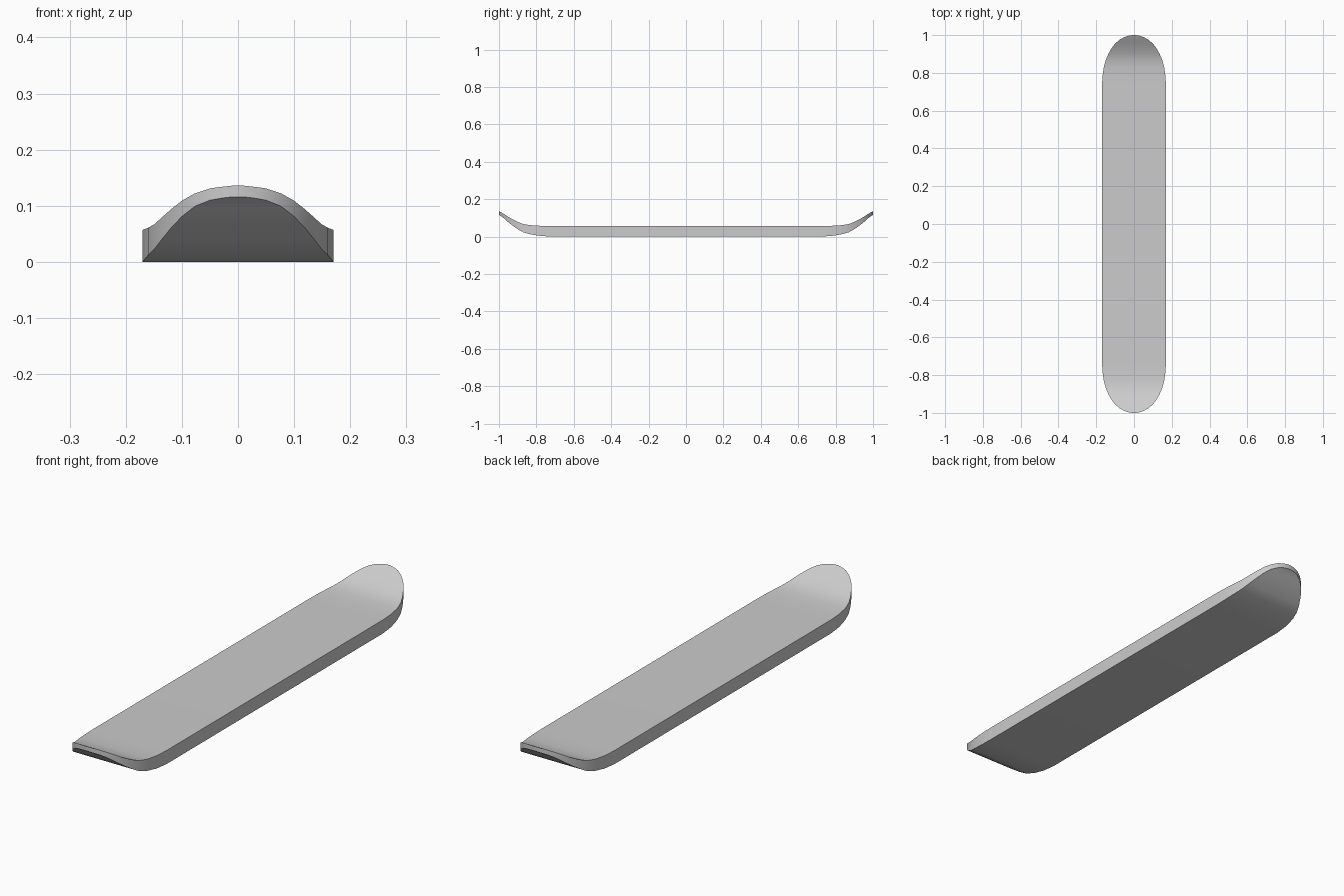
import bpy, bmesh, math

if "Cube" in bpy.data.objects:
    bpy.data.objects.remove(bpy.data.objects["Cube"])

grey = bpy.data.materials.new("plain grey")
grey.use_nodes = True
colour = (0.6, 0.6, 0.6, 1)
grey.diffuse_color = colour
grey.node_tree.nodes["Principled BSDF"].inputs["Base Color"].default_value = colour

# Half of the deck: distance along y, half width, underside height, top height
half = [
    (0.0, 0.17, 0.0, 0.057), (0.72, 0.17, 0.0, 0.057),
    (0.78, 0.167, 0.004, 0.058), (0.83, 0.16, 0.012, 0.061),
    (0.87, 0.149, 0.023, 0.067), (0.90, 0.136, 0.04, 0.079),
    (0.93, 0.119, 0.061, 0.094), (0.955, 0.1, 0.081, 0.109),
    (0.975, 0.077, 0.099, 0.122), (0.99, 0.05, 0.11, 0.131),
    (0.997, 0.027, 0.114, 0.134), (1.0, 0.008, 0.116, 0.136),
]
stations = [(-y, w, lo, hi) for y, w, lo, hi in reversed(half[1:])] + half

# Loft the four-cornered cross-sections from nose to tail
bm = bmesh.new()
rings = [[bm.verts.new(p) for p in ((-w, y, lo), (w, y, lo), (w, y, hi), (-w, y, hi))]
         for y, w, lo, hi in stations]
for a, b in zip(rings, rings[1:]):
    for i in range(4):
        j = (i + 1) % 4
        bm.faces.new((a[i], a[j], b[j], b[i]))
bm.faces.new(rings[0])
bm.faces.new(rings[-1])
bmesh.ops.recalc_face_normals(bm, faces=bm.faces)
mesh = bpy.data.meshes.new("board_deck")
bm.to_mesh(mesh)
bm.free()
mesh.materials.append(grey)

deck = bpy.data.objects.new("board_deck", mesh)
bpy.context.collection.objects.link(deck)
bpy.context.view_layer.objects.active = deck
deck.select_set(True)
bpy.ops.object.shade_smooth_by_angle(angle=math.radians(35))
